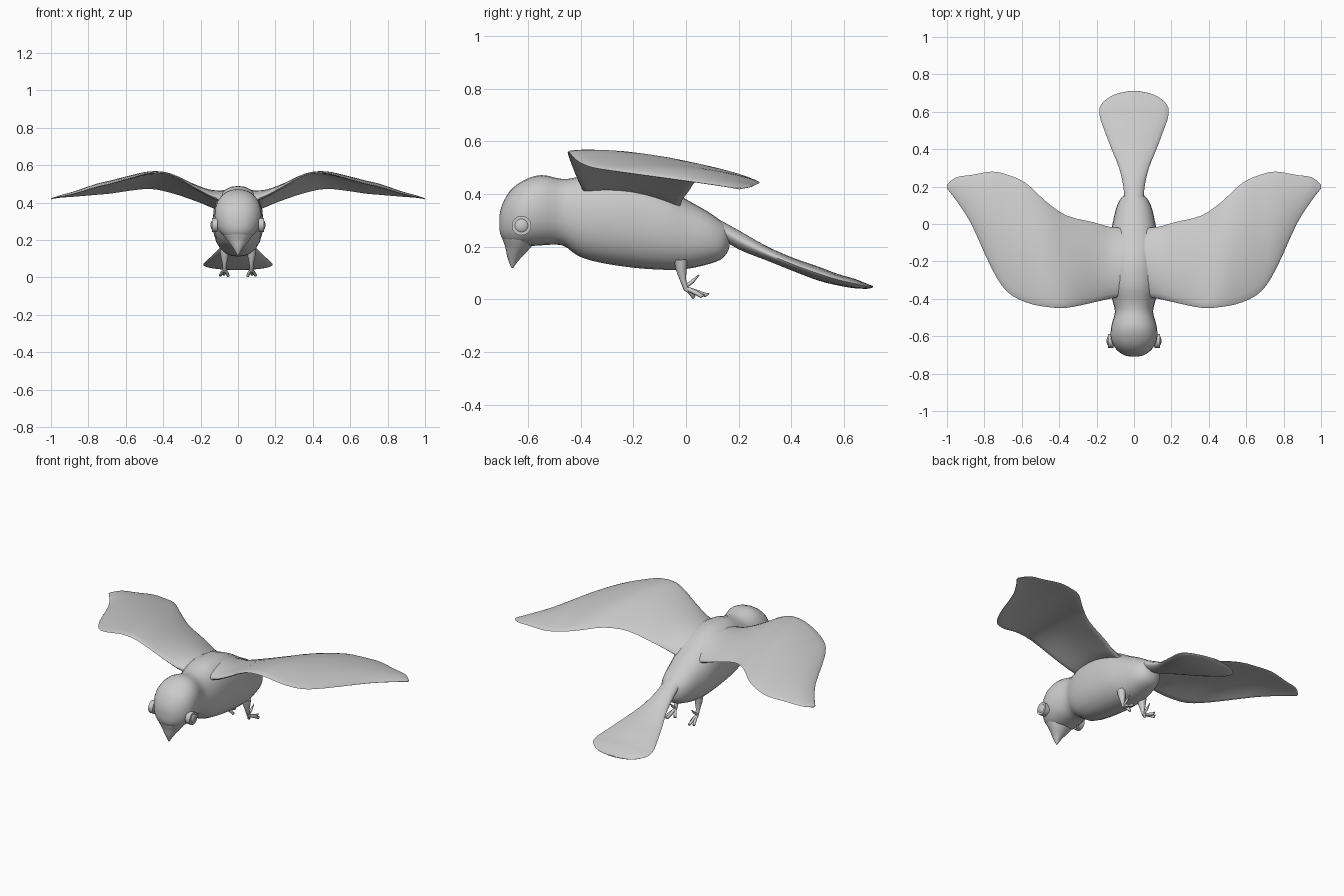
import bpy, bmesh, math
from mathutils import Vector

if "Cube" in bpy.data.objects:
    bpy.data.objects.remove(bpy.data.objects["Cube"])

RING = 24


def densify(rows, n=3):
    """Catmull-Rom interpolation of station rows for a smooth loft."""
    out = []
    for i in range(len(rows) - 1):
        a, b = rows[max(i - 1, 0)], rows[i]
        c, d = rows[i + 1], rows[min(i + 2, len(rows) - 1)]
        for k in range(n):
            t = k / n
            out.append([0.5 * (2 * q + (r - p) * t + (2 * p - 5 * q + 4 * r - s) * t * t
                               + (3 * q - p - 3 * r + s) * t ** 3)
                        for p, q, r, s in zip(a, b, c, d)])
    out.append(list(rows[-1]))
    return out


def loft(name, rings, angle=60):
    bm = bmesh.new()
    vs = [[bm.verts.new(p) for p in ring] for ring in rings]
    n = len(rings[0])
    for a, b in zip(vs, vs[1:]):
        for i in range(n):
            j = (i + 1) % n
            bm.faces.new((a[i], a[j], b[j], b[i]))
    bm.faces.new(vs[0])
    bm.faces.new(vs[-1])
    bmesh.ops.recalc_face_normals(bm, faces=bm.faces)
    me = bpy.data.meshes.new(name)
    bm.to_mesh(me)
    bm.free()
    ob = bpy.data.objects.new(name, me)
    bpy.context.collection.objects.link(ob)
    finish(ob, angle)
    return ob


def finish(ob, angle=60):
    bpy.ops.object.select_all(action='DESELECT')
    ob.select_set(True)
    bpy.context.view_layer.objects.active = ob
    bpy.ops.object.shade_smooth_by_angle(angle=math.radians(angle))


def spow(v, e):
    return math.copysign(abs(v) ** e, v)


def trunk_rings(rows, e):
    """Rows are (y, top z, bottom z, half width)."""
    rings = []
    for y, zt, zb, w in densify(rows):
        ring = []
        for i in range(RING):
            a = math.tau * i / RING
            ring.append((w * spow(math.cos(a), e), y,
                         (zt + zb) / 2 + (zt - zb) / 2 * spow(math.sin(a), e)))
        rings.append(ring)
    return rings


def tube(name, pts, radii, sides=8):
    pts = [Vector(p) for p in pts]
    rings = []
    for i, p in enumerate(pts):
        d = (pts[min(i + 1, len(pts) - 1)] - pts[max(i - 1, 0)]).normalized()
        u = d.cross(Vector((1, 0.1, 0))).normalized()
        v = d.cross(u)
        rings.append([p + radii[i] * (u * math.cos(math.tau * k / sides)
                                      + v * math.sin(math.tau * k / sides))
                      for k in range(sides)])
    return loft(name, rings)


# Head and body
loft("body", trunk_rings([
    (-.709, .315, .265, .02), (-.70, .355, .235, .055), (-.67, .41, .205, .095),
    (-.62, .45, .20, .122), (-.55, .472, .205, .122), (-.47, .457, .205, .102),
    (-.41, .465, .165, .115), (-.33, .488, .14, .13), (-.2, .482, .12, .135),
    (-.08, .43, .112, .13), (0, .38, .115, .115), (.08, .335, .132, .097),
    (.13, .30, .15, .075), (.155, .28, .175, .05), (.165, .265, .20, .025)], .9))

# Tail, blending forward into the back
loft("tail", trunk_rings([
    (-.12, .44, .36, .05), (0, .375, .30, .05), (.1, .317, .25, .05),
    (.2, .262, .19, .057), (.3, .205, .15, .08), (.4, .16, .11, .12),
    (.5, .125, .072, .158), (.58, .095, .052, .184), (.64, .078, .042, .175),
    (.69, .058, .04, .11), (.71, .051, .045, .03)], 1.1))

# Hooked beak, lofted downwards: (z, y centre, y radius, x radius)
loft("beak", [[(rx * math.cos(math.tau * i / 16), yc + ry * math.sin(math.tau * i / 16), z)
               for i in range(16)]
              for z, yc, ry, rx in densify([
                  (.30, -.605, .098, .10), (.24, -.63, .07, .085), (.20, -.637, .05, .06),
                  (.165, -.65, .03, .033), (.14, -.657, .015, .016), (.118, -.66, .003, .003)])])

# Wing stations: x, leading y, z, trailing y, z, camber, thickness
WING = [
    (.05, -.39, .41, -.02, .35, .05, .07), (.13, -.40, .43, -.015, .375, .035, .05),
    (.22, -.42, .475, .01, .41, .025, .035), (.36, -.448, .55, .045, .455, .02, .026),
    (.47, -.443, .558, .12, .475, .025, .024), (.58, -.418, .53, .22, .465, .028, .022),
    (.68, -.36, .502, .265, .45, .028, .02), (.76, -.24, .483, .28, .443, .025, .018),
    (.87, 0, .45, .262, .434, .012, .014), (.95, .125, .432, .25, .428, .005, .01),
    (1.0, .19, .421, .21, .42, 0, .005)]


def wing_rings(side):
    rings = []
    for x, yl, zl, yt, zt, cam, th in densify(WING):
        ring = []
        for i in range(RING):
            a = math.tau * i / RING
            t = .5 - .5 * math.cos(a)
            z = zl + (zt - zl) * t + cam * 4 * t * (1 - t) + th / 2 * spow(math.sin(a), .7)
            ring.append((side * x, yl + (yt - yl) * t, z))
        rings.append(ring)
    return rings


for side, label in ((-1, "left"), (1, "right")):
    loft(label + "_wing", wing_rings(side))

    # Eye: raised disc with a rounded lens
    for part, r, depth, x in (("eye_rim", .037, .03, .124), ("eye_lens", .03, .02, .129)):
        if part == "eye_rim":
            bpy.ops.mesh.primitive_cylinder_add(vertices=24, radius=r, depth=depth)
            bpy.context.object.rotation_euler = (0, math.pi / 2, 0)
        else:
            bpy.ops.mesh.primitive_uv_sphere_add(segments=24, ring_count=12, radius=r)
            bpy.context.object.scale = (.6, 1, 1)
        eye = bpy.context.object
        eye.location = (side * x, -.625, .28)
        eye.name = label + "_" + part
        finish(eye, 40)

    # Leg and trailing toes
    lx = side * .072
    tube(label + "_leg", [(lx, -.02, .15), (lx, -.018, .115), (lx, -.012, .075), (lx, 0, .04),
                          (lx, .012, .03)], [.026, .021, .012, .010, .008])
    for k, (dx, y, z) in enumerate(((-.02, .035, .008), (.003, .088, .016), (.022, .07, .012))):
        tube(f"{label}_toe_{k + 1}",
             [(lx, 0, .042), (lx + side * dx * .6, y * .5, .026),
              (lx + side * dx, y * .85, z), (lx + side * dx, y, z + .006)],
             [.008, .009, .008, .002])
    tube(label + "_hind_toe", [(lx, -.002, .048), (lx, .025, .068), (lx, .05, .093)],
         [.007, .007, .002])
